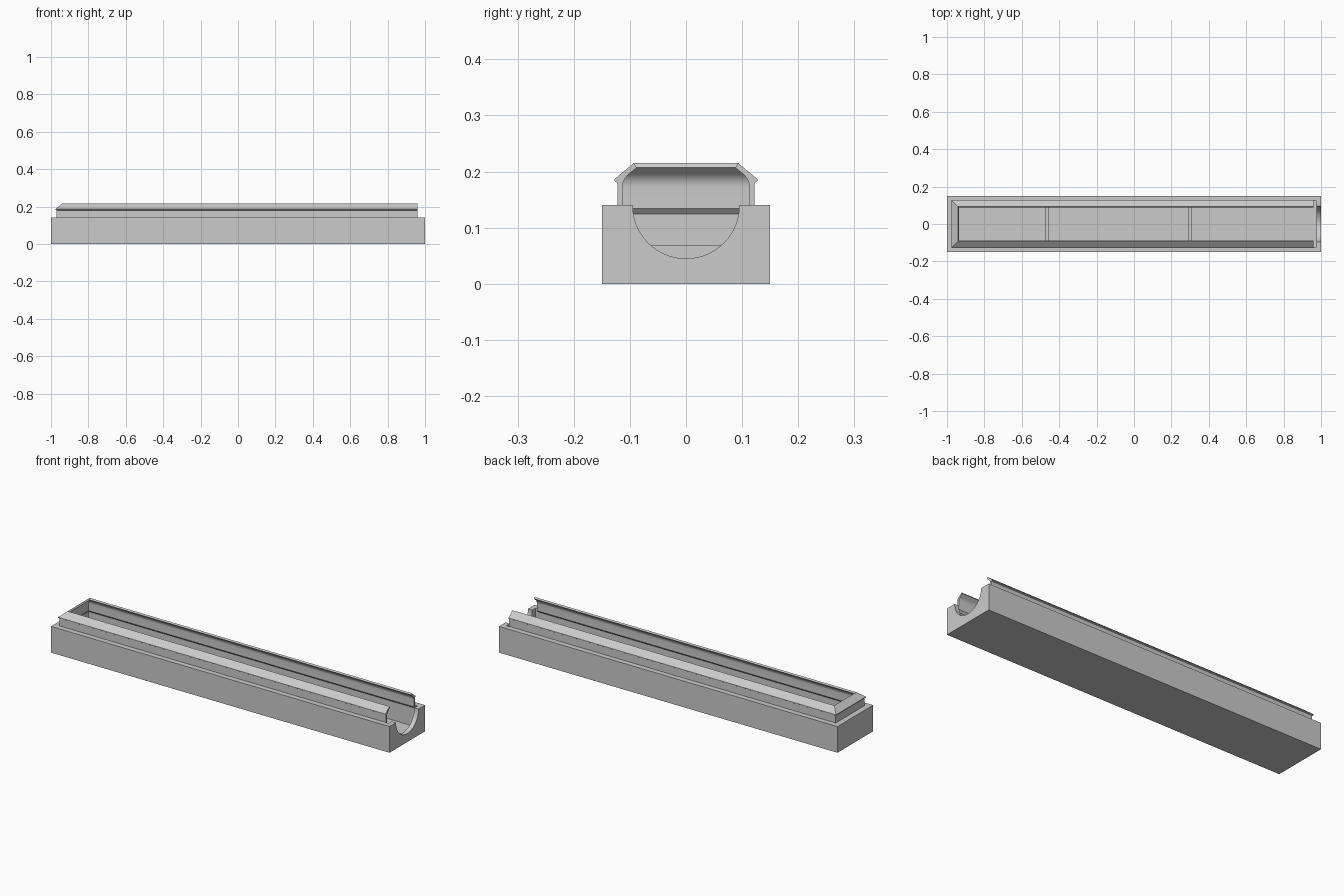
import bpy
import bmesh
from math import cos, sin, radians, pi
from mathutils import Matrix

if "Cube" in bpy.data.objects:
    bpy.data.objects.remove(bpy.data.objects["Cube"], do_unlink=True)

grey = bpy.data.materials.new("plain grey")
grey.use_nodes = True
grey.diffuse_color = (0.6, 0.6, 0.6, 1)
grey.node_tree.nodes["Principled BSDF"].inputs["Base Color"].default_value = grey.diffuse_color


def finish(name, bm):
    bmesh.ops.recalc_face_normals(bm, faces=bm.faces)
    mesh = bpy.data.meshes.new(name)
    bm.to_mesh(mesh)
    bm.free()
    obj = bpy.data.objects.new(name, mesh)
    bpy.context.collection.objects.link(obj)
    mesh.materials.append(grey)
    return obj


def loft(name, rings):
    """Skin matching closed loops of points and cap both ends."""
    bm = bmesh.new()
    loops = [[bm.verts.new(p) for p in ring] for ring in rings]
    for a, b in zip(loops, loops[1:]):
        for i in range(len(a)):
            j = (i + 1) % len(a)
            bm.faces.new((a[i], a[j], b[j], b[i]))
    bm.faces.new(loops[0])
    bm.faces.new(loops[-1])
    return finish(name, bm)


def rect(x0, x1, half, z):
    return [(x0, -half, z), (x1, -half, z), (x1, half, z), (x0, half, z)]


def block(name, x0, x1, half, z0, z1):
    return loft(name, [rect(x0, x1, half, z0), rect(x0, x1, half, z1)])


def carve(target, cutter):
    mod = target.modifiers.new("cut", "BOOLEAN")
    mod.operation = "DIFFERENCE"
    mod.solver = "EXACT"
    mod.object = cutter
    bpy.context.view_layer.objects.active = target
    bpy.ops.object.modifier_apply(modifier=mod.name)
    bpy.data.objects.remove(cutter, do_unlink=True)


BACK = 0.848   # offset from side profile to far-end profile
TOP = 0.14     # top of the base
END = 0.975    # inner face of the open end wall
FLOOR = 0.025  # cavity floor

# Base block
base = block("base_block", -1, 1, 0.15, 0, TOP)

# Deep cavity, with an undercut below its rim
cavity = [(0.122, FLOOR), (0.122, 0.124), (0.113, 0.134), (0.113, 0.2)]
carve(base, loft("cavity_cutter", [rect(-BACK - d, END, d, z) for d, z in cavity]))

# Wider rim opening past the rail ends
carve(base, block("rim_cutter", 0.96, END, 0.122, 0.12, 0.2))

# Half-round notch through the end wall
bm = bmesh.new()
bmesh.ops.create_cone(bm, cap_ends=True, segments=96, radius1=0.095, radius2=0.095,
                      depth=0.075, matrix=Matrix.Translation((END + 0.0325, 0, TOP))
                      @ Matrix.Rotation(pi / 2, 4, "Y"))
carve(base, finish("notch_cutter", bm))

# Cross ribs standing on the cavity floor
ribs = [block("cross_rib", x - 0.01, x + 0.01, 0.122, FLOOR, 0.069) for x in (-0.465, 0.3)]

# Rail profile: outer wall, small lip, slope, then the rounded inner face
profile = [(0.122, TOP), (0.122, 0.18), (0.127, 0.183), (0.127, 0.187),
           (0.093, 0.215), (0.088, 0.207)]
R = 0.03
for i in range(9):
    a = radians(49.5 * (1 - i / 8))
    profile.append((0.113 - R * (1 - cos(a)), 0.172 + R * sin(a)))
profile.append((0.113, TOP))

# U-shaped rail with mitred corners, open at the notched end
rail = loft("rail", [
    [(0.96, -d, z) for d, z in profile],
    [(-BACK - d, -d, z) for d, z in profile],
    [(-BACK - d, d, z) for d, z in profile],
    [(0.96, d, z) for d, z in profile],
])

for obj in (base, rail, *ribs):
    bpy.ops.object.select_all(action="DESELECT")
    obj.select_set(True)
    bpy.context.view_layer.objects.active = obj
    bpy.ops.object.shade_smooth_by_angle(angle=radians(20))
